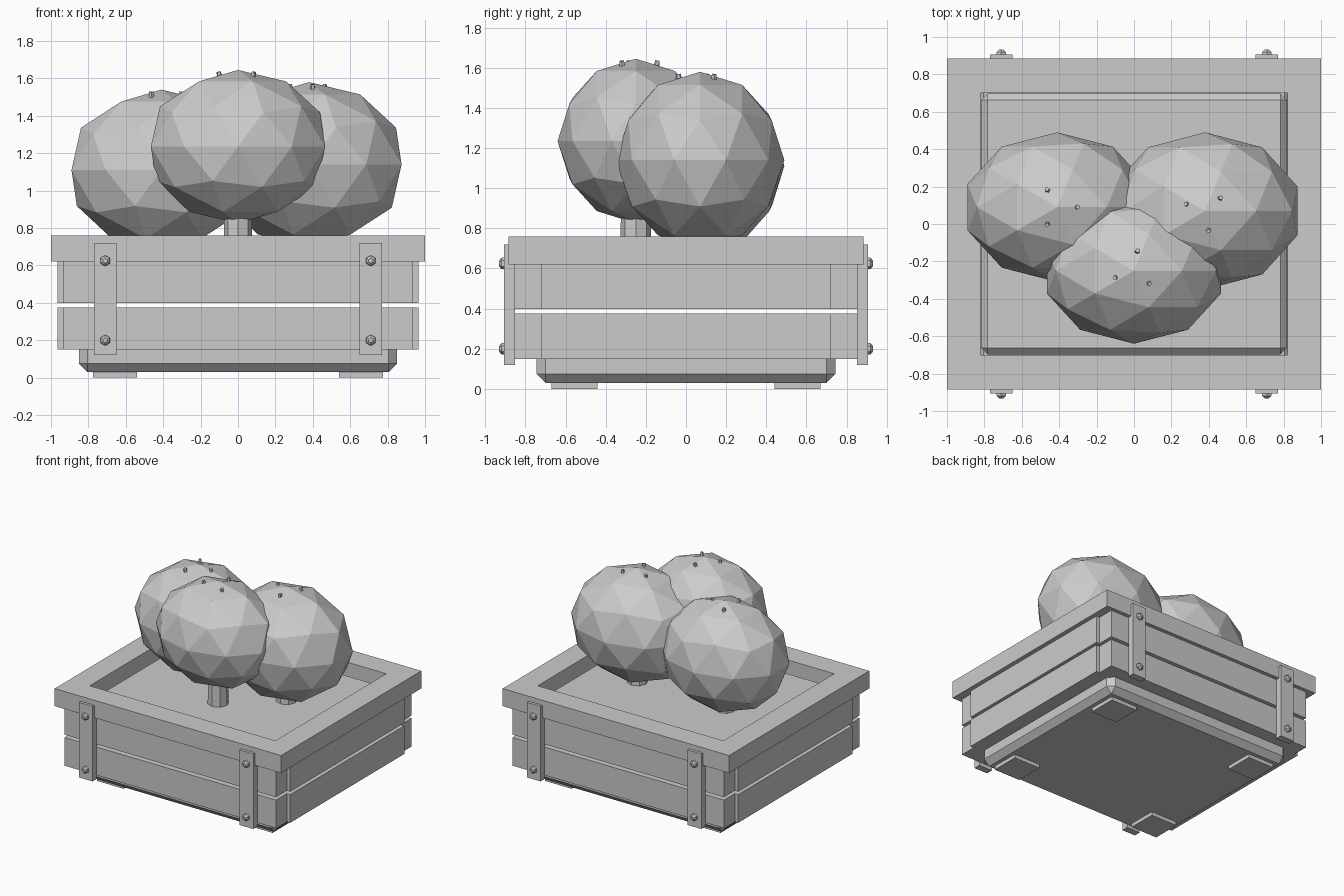
import bpy
import bmesh
import math
from mathutils import Vector

if "Cube" in bpy.data.objects:
    bpy.data.objects.remove(bpy.data.objects["Cube"], do_unlink=True)

grey = bpy.data.materials.new("plain_grey")
grey.use_nodes = True
grey.diffuse_color = (0.6, 0.6, 0.6, 1)
grey.node_tree.nodes["Principled BSDF"].inputs["Base Color"].default_value = (0.6, 0.6, 0.6, 1)


def finish(name, bm):
    bmesh.ops.recalc_face_normals(bm, faces=bm.faces)
    mesh = bpy.data.meshes.new(name)
    bm.to_mesh(mesh)
    bm.free()
    mesh.materials.append(grey)
    obj = bpy.data.objects.new(name, mesh)
    bpy.context.collection.objects.link(obj)
    return obj


def box(name, x, y, z, bevel=0):
    """Box from (min, max) ranges, with optional chamfered edges."""
    bm = bmesh.new()
    bmesh.ops.create_cube(bm, size=1)
    for v in bm.verts:
        v.co = [r[0] if c < 0 else r[1] for c, r in zip(v.co, (x, y, z))]
    obj = finish(name, bm)
    if bevel:
        mod = obj.modifiers.new("chamfer", 'BEVEL')
        mod.width = bevel
        mod.segments = 1
    return obj


def rod(name, start, end, r1, r2, sides=6):
    """Tapered prism between two points."""
    start, end = Vector(start), Vector(end)
    axis = end - start
    bm = bmesh.new()
    bmesh.ops.create_cone(bm, cap_ends=True, segments=sides, radius1=r1, radius2=r2, depth=axis.length)
    turn = axis.to_track_quat('Z', 'Y')
    for v in bm.verts:
        v.co = turn @ v.co + (start + end) / 2
    return finish(name, bm)


def frame(name, outer, inner, z0, z1):
    """Rectangular ring given outer and inner half sizes."""
    bm = bmesh.new()
    corners = [(-1, -1), (1, -1), (1, 1), (-1, 1)]
    loops = [[bm.verts.new((sx * h[0], sy * h[1], z)) for sx, sy in corners]
             for h, z in ((outer, z0), (outer, z1), (inner, z1), (inner, z0))]
    for a in range(4):
        for i in range(4):
            p, q, j = loops[a], loops[(a + 1) % 4], (i + 1) % 4
            bm.faces.new((p[i], p[j], q[j], q[i]))
    return finish(name, bm)


# Planter body
frame("top_rim", (1, 0.885), (0.82, 0.70), 0.62, 0.76)
box("base_tray", (-0.85, 0.85), (-0.745, 0.745), (0.03, 0.36), 0.045)
box("soil", (-0.818, 0.818), (-0.698, 0.698), (0.45, 0.67), 0.036)

# Slats on all four sides, with a gap between the two rows
for row, z in (("lower", (0.15, 0.375)), ("upper", (0.398, 0.62))):
    for side, s in (("front", -1), ("back", 1)):
        box(f"{side}_{row}_slat", (-0.935, 0.935), sorted((s * 0.72, s * 0.855)), z)
    for side, s in (("right", -1), ("left", 1)):
        box(f"{side}_{row}_slat", sorted((s * 0.83, s * 0.965)), (-0.72, 0.72), z)

# Clamps with bolts, and feet
for sx, xname in ((-1, "right"), (1, "left")):
    for sy, yname in ((-1, "front"), (1, "back")):
        tag = f"{yname}_{xname}"
        cx = sx * 0.71
        box(f"{tag}_clamp", (cx - 0.06, cx + 0.06), sorted((sy * 0.853, sy * 0.907)), (0.12, 0.72))
        for z in (0.2, 0.625):
            rod(f"{tag}_bolt", (cx, sy * 0.9, z), (cx, sy * 0.92, z), 0.03, 0.028)
            rod(f"{tag}_bolt_cap", (cx, sy * 0.92, z), (cx, sy * 0.932, z), 0.028, 0.013)
        box(f"{tag}_foot", sorted((sx * 0.54, sx * 0.775)), sorted((sy * 0.44, sy * 0.67)), (0, 0.032))

# Three bushes: centre, radii, first twig angle
bushes = {
    "front": ((0, -0.25, 1.235), (0.49, 0.39, 0.41), 80),
    "left": ((0.38, 0.07, 1.14), (0.52, 0.42, 0.44), 40),
    "right": ((-0.41, 0.09, 1.11), (0.505, 0.40, 0.43), 120),
}
for name, (c, r, angle) in bushes.items():
    bm = bmesh.new()
    bmesh.ops.create_icosphere(bm, subdivisions=2, radius=1)
    for v in bm.verts:
        v.co = [m + k * p for m, k, p in zip(c, r, v.co)]
    finish(f"{name}_bush", bm)
    x, y, z = c
    rod(f"{name}_trunk", (x, y, 0.6), (x, y, z), 0.078, 0.07, 8)
    # Twigs just poking through the leaves
    for k in range(3):
        a = math.radians(angle + 120 * k)
        dx, dy = 0.11 * math.cos(a), 0.11 * math.sin(a)
        rod(f"{name}_twig", (x + dx * 0.3, y + dy * 0.3, z),
            (x + dx, y + dy, z + r[2] * 0.94 + 0.015), 0.05, 0.012, 5)
